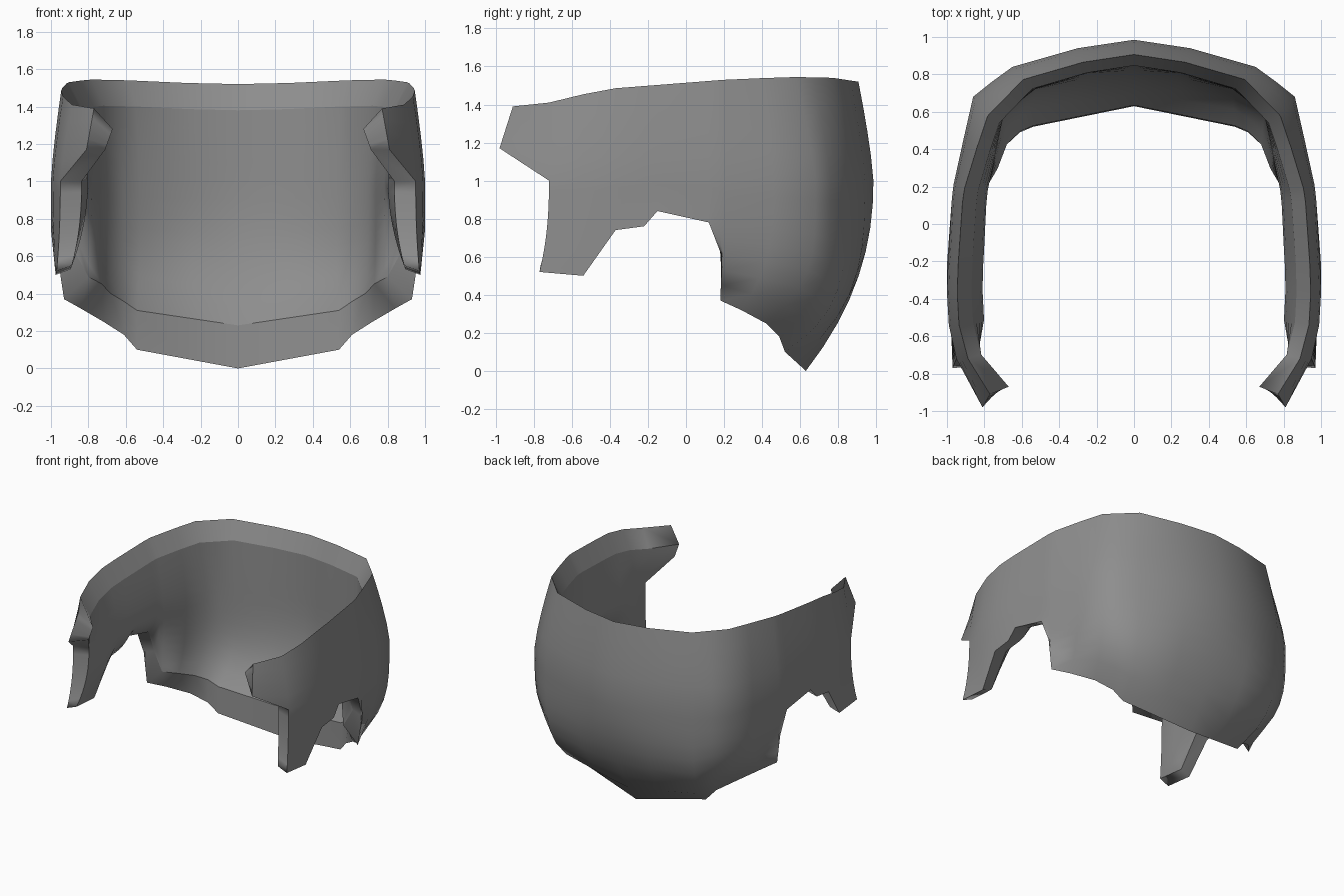
import bpy
import bmesh
from collections import Counter
from mathutils import Vector

default_cube = bpy.data.objects.get("Cube")
if default_cube:
    bpy.data.objects.remove(default_cube, do_unlink=True)

# Stations from the back centre to the front edge of the left arm:
# widest outline (x, y), then the lower edge (x, y, z)
STATIONS = [
    ((0, .985), (0, .63, 0)),
    ((.3, .94), (.27, .575, .05)),
    ((.65, .84), (.54, .52, .1)),
    ((.76, .76), (.61, .49, .18)),
    ((.86, .68), (.72, .42, .25)),
    ((.91, .46), (.84, .29, .32)),
    ((.965, .21), (.93, .18, .37)),
    ((.97, .17), (.965, .19, .6)),
    ((.975, .12), (.975, .12, .78)),
    ((.99, -.15), (.995, -.15, .84)),
    ((.995, -.22), (1, -.22, .76)),
    ((1, -.37), (1, -.37, .74)),
    ((.99, -.54), (.975, -.54, .5)),
    ((.95, -.72), (.97, -.77, .52)),
]
# Top edge: height along y, and taper from the widest outline by x
TOP_HEIGHT = [(-.72, 1.41), (-.63, 1.43), (-.44, 1.48), (.2, 1.53),
              (.55, 1.545), (.78, 1.54), (.9, 1.52)]
TOP_TAPER_X = [(.86, .91), (.99, .945)]
TOP_TAPER_Y = [(.65, .92), (.86, .85), (.965, .92)]
# Fullness of the lower wall by x
BULGE = [(0, 2.2), (.65, 4.5), (.86, 4), (.97, 2)]
# Lower rim width and rise by height, inner wall taper along y
RIM_WIDTH = [(.18, 0), (.25, .04), (.32, .11), (.37, .13), (.5, .08), (.76, .1)]
RIM_RISE = [(0, .23), (.1, .21), (.25, .15), (.37, .12), (.5, .03)]
INNER_TAPER = [(-.72, .88), (-.54, .81)]
BELT = 1.0
UPPER_ROWS = 4
LOWER_ROWS = 8


def interpolate(knots, value):
    """Piecewise linear lookup, clamped at both ends."""
    if value <= knots[0][0]:
        return knots[0][1]
    for (a, low), (b, high) in zip(knots, knots[1:]):
        if value <= b:
            return low + (high - low) * (value - a) / (b - a)
    return knots[-1][1]


def scaled(x, y, z, factor_x, factor_back, factor_front):
    return Vector((x * factor_x, y * (factor_back if y > 0 else factor_front), z))


def column(top, belt, bottom, bulge):
    """Points of one vertical rib, curving in towards both edges."""
    points = []
    for row in range(UPPER_ROWS):
        u = 1 - row / UPPER_ROWS
        point = belt.lerp(top, u ** 1.3)
        point.z = belt.z + (top.z - belt.z) * u
        points.append(point)
    for row in range(LOWER_ROWS + 1):
        u = row / LOWER_ROWS
        point = belt.lerp(bottom, u ** bulge)
        point.z = belt.z + (bottom.z - belt.z) * u
        points.append(point)
    return points


def station_columns(station):
    (x, y), low = station
    belt = Vector((x, y, BELT))
    top = scaled(x, y, 0, interpolate(TOP_TAPER_X, x),
                 interpolate(TOP_TAPER_Y, x), 1)
    top.z = interpolate(TOP_HEIGHT, top.y)
    bottom = Vector(low)
    bulge = interpolate(BULGE, x)
    outer = column(top, belt, bottom, bulge)

    # The inner wall is thicker at the belt, with sloped rims
    inner_top = scaled(*top, .92, .935, .97) - Vector((0, 0, .14))
    inner_belt = scaled(x, y, BELT, interpolate(INNER_TAPER, y), .86, .95)
    width = interpolate(RIM_WIDTH, bottom.z)
    rise = interpolate(RIM_RISE, bottom.z)
    inner_bottom = bottom + Vector((-width, .005, rise))
    return outer, column(inner_top, inner_belt, inner_bottom, bulge)


def tip_column(top, bottom):
    top, bottom = Vector(top), Vector(bottom)
    return [top.lerp(bottom, row / UPPER_ROWS) for row in range(UPPER_ROWS + 1)]


# Ribs of both walls, ending in the short pointed front tips
outer_wall, inner_wall = map(list, zip(*map(station_columns, STATIONS)))
outer_wall.append(tip_column((.77, -.91, 1.39), (.81, -.98, 1.17)))
inner_wall.append(tip_column((.67, -.87, 1.28), (.71, -.87, 1.17)))

bm = bmesh.new()
outer = [[bm.verts.new(p) for p in rib] for rib in outer_wall]
inner = [[bm.verts.new(p) for p in rib] for rib in inner_wall]

# Wall faces
edge_use = Counter()
for i in range(len(outer) - 1):
    for j in range(min(len(outer[i]), len(outer[i + 1])) - 1):
        loop = [(i, j), (i + 1, j), (i + 1, j + 1), (i, j + 1)]
        bm.faces.new([outer[a][b] for a, b in loop])
        bm.faces.new([inner[a][b] for a, b in reversed(loop)])
        for start, end in zip(loop, loop[1:] + loop[:1]):
            edge_use[tuple(sorted((start, end)))] += 1

# Rim faces join the open borders, except on the mirror plane
for ((a, b), (c, d)), uses in edge_use.items():
    if uses == 1 and not a == c == 0:
        bm.faces.new((outer[a][b], outer[c][d], inner[c][d], inner[a][b]))
        for wall in (outer, inner):
            bm.edges.get((wall[a][b], wall[c][d])).smooth = False

# Smooth walls with crisp rims
for face in bm.faces:
    face.smooth = True

# Right half
bmesh.ops.mirror(bm, geom=bm.verts[:] + bm.edges[:] + bm.faces[:],
                 axis='X', merge_dist=.0005)
bmesh.ops.remove_doubles(bm, verts=bm.verts[:], dist=.0005)
bmesh.ops.recalc_face_normals(bm, faces=bm.faces[:])

mesh = bpy.data.meshes.new("head_shell")
bm.to_mesh(mesh)
bm.free()
shell = bpy.data.objects.new("head_shell", mesh)
bpy.context.collection.objects.link(shell)

# Plain grey material
grey = bpy.data.materials.new("plain_grey")
grey.use_nodes = True
colour = (.27, .27, .27, 1)
grey.diffuse_color = colour
grey.node_tree.nodes["Principled BSDF"].inputs["Base Color"].default_value = colour
mesh.materials.append(grey)
